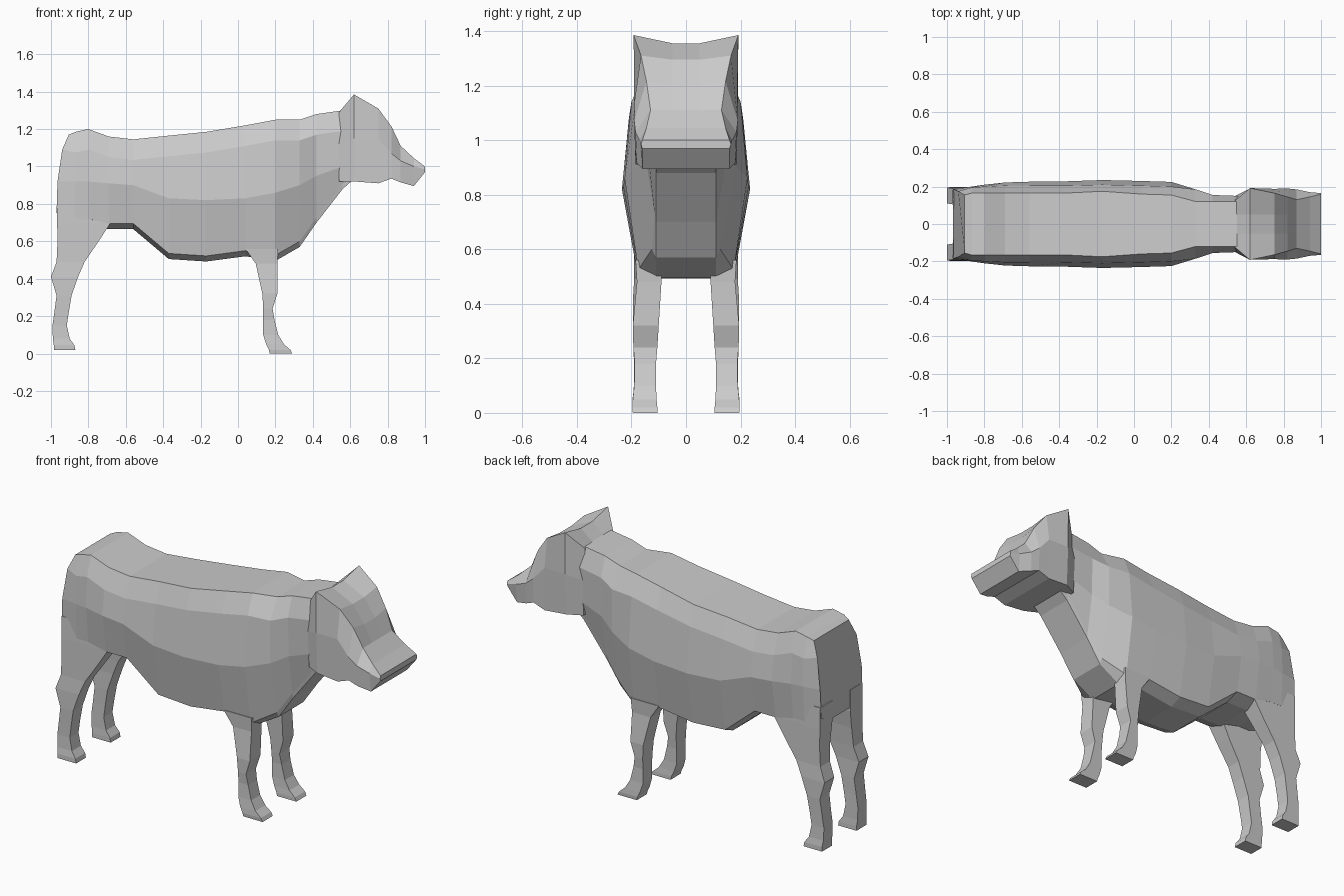
import bpy, bmesh

coat = bpy.data.materials.new("plain grey coat")
coat.diffuse_color = (0.6, 0.6, 0.6, 1)


def loft(name, rings):
    """Skin a closed tube through rings of points and cap both ends."""
    bm = bmesh.new()
    rows = [[bm.verts.new(p) for p in ring] for ring in rings]
    n = len(rows[0])
    for a, b in zip(rows, rows[1:]):
        for i in range(n):
            j = (i + 1) % n
            bm.faces.new((a[i], a[j], b[j], b[i]))
    bm.faces.new(rows[0])
    bm.faces.new(rows[-1])
    bmesh.ops.recalc_face_normals(bm, faces=bm.faces)
    mesh = bpy.data.meshes.new(name)
    bm.to_mesh(mesh)
    bm.free()
    mesh.materials.append(coat)
    bpy.context.collection.objects.link(bpy.data.objects.new(name, mesh))


def mirrored(half):
    """Complete a half section (top to bottom) across the y = 0 plane."""
    return half + [(x, -y, z) for x, y, z in reversed(half)]


# Body and neck: x, top z, top width, upper width, mid z, mid width, bottom z, low width
body = [
    (-0.87, 1.185, 0.165, 0.195, 0.92, 0.20, 0.69, 0.19),
    (-0.80, 1.20, 0.165, 0.20, 0.92, 0.21, 0.69, 0.19),
    (-0.69, 1.16, 0.165, 0.205, 0.91, 0.222, 0.665, 0.19),
    (-0.56, 1.145, 0.165, 0.205, 0.90, 0.226, 0.665, 0.19),
    (-0.37, 1.165, 0.165, 0.205, 0.83, 0.228, 0.505, 0.18),
    (-0.17, 1.185, 0.175, 0.21, 0.82, 0.235, 0.492, 0.18),
    (0.04, 1.22, 0.16, 0.205, 0.83, 0.23, 0.52, 0.18),
    (0.20, 1.25, 0.155, 0.20, 0.86, 0.225, 0.495, 0.175),
    (0.33, 1.25, 0.12, 0.185, 0.90, 0.185, 0.57, 0.125),
    (0.42, 1.28, 0.12, 0.155, 0.95, 0.15, 0.70, 0.115),
    (0.56, 1.30, 0.12, 0.15, 1.00, 0.145, 0.88, 0.115),
    (0.64, 1.30, 0.11, 0.13, 1.05, 0.13, 0.95, 0.11),
]
rump = mirrored([(-0.905, 0.155, 1.17), (-0.94, 0.175, 1.09), (-0.965, 0.185, 0.92),
                 (-0.97, 0.18, 0.76), (-0.965, 0.11, 0.72)])
rings = [rump]
for x, zt, wt, w1, zm, wm, zb, wl in body:
    rings.append(mirrored([(x, wt, zt), (x, w1, zt - 0.11), (x, wm, zm),
                           (x, wl, zb + 0.03), (x, 0.11, zb)]))
loft("body", rings)

# Head with raised ear corners: x, centre z, edge z, edge width, mid z, mid width, bottom z, bottom width
head = [
    (0.54, 1.29, 1.29, 0.125, 1.12, 0.15, 0.92, 0.14),
    (0.62, 1.355, 1.385, 0.192, 1.15, 0.19, 0.92, 0.18),
    (0.75, 1.295, 1.31, 0.165, 1.15, 0.188, 0.91, 0.185),
    (0.82, 1.20, 1.215, 0.145, 1.07, 0.19, 0.935, 0.185),
    (0.87, 1.11, 1.11, 0.13, 1.03, 0.185, 0.915, 0.18),
    (0.94, 1.045, 1.045, 0.145, 1.00, 0.17, 0.895, 0.16),
    (1.00, 1.00, 1.00, 0.16, 0.985, 0.165, 0.97, 0.16),
]
loft("head", [mirrored([(x, 0.05, zc), (x, we, ze), (x, wm, zm), (x, wb, zb)])
              for x, zc, ze, we, zm, wm, zb, wb in head])

# Legs: z, back x, front x, inner y, outer y
front_leg = [
    (0.0, 0.17, 0.29, 0.105, 0.195), (0.02, 0.165, 0.28, 0.105, 0.197),
    (0.05, 0.15, 0.245, 0.108, 0.195), (0.10, 0.135, 0.215, 0.11, 0.19),
    (0.18, 0.135, 0.195, 0.11, 0.188), (0.24, 0.135, 0.185, 0.105, 0.193),
    (0.32, 0.13, 0.21, 0.10, 0.195), (0.48, 0.095, 0.21, 0.09, 0.18),
    (0.56, 0.04, 0.215, 0.09, 0.185),
]
hind_leg = [
    (0.02, -0.985, -0.87, 0.11, 0.197), (0.045, -0.985, -0.875, 0.11, 0.197),
    (0.08, -0.99, -0.90, 0.112, 0.192), (0.15, -0.992, -0.915, 0.112, 0.19),
    (0.22, -0.982, -0.905, 0.112, 0.192), (0.31, -0.97, -0.89, 0.11, 0.195),
    (0.41, -1.0, -0.855, 0.11, 0.195), (0.49, -0.97, -0.82, 0.105, 0.19),
    (0.60, -0.965, -0.745, 0.095, 0.19), (0.70, -0.967, -0.68, 0.08, 0.19),
    (0.82, -0.968, -0.66, 0.08, 0.188),
]
for part, rows in (("front_leg", front_leg), ("hind_leg", hind_leg)):
    for side, s in (("left", 1), ("right", -1)):
        loft(f"{part}_{side}", [[(xb, s * yi, z), (xf, s * yi, z),
                                 (xf, s * yo, z), (xb, s * yo, z)]
                                for z, xb, xf, yi, yo in rows])
